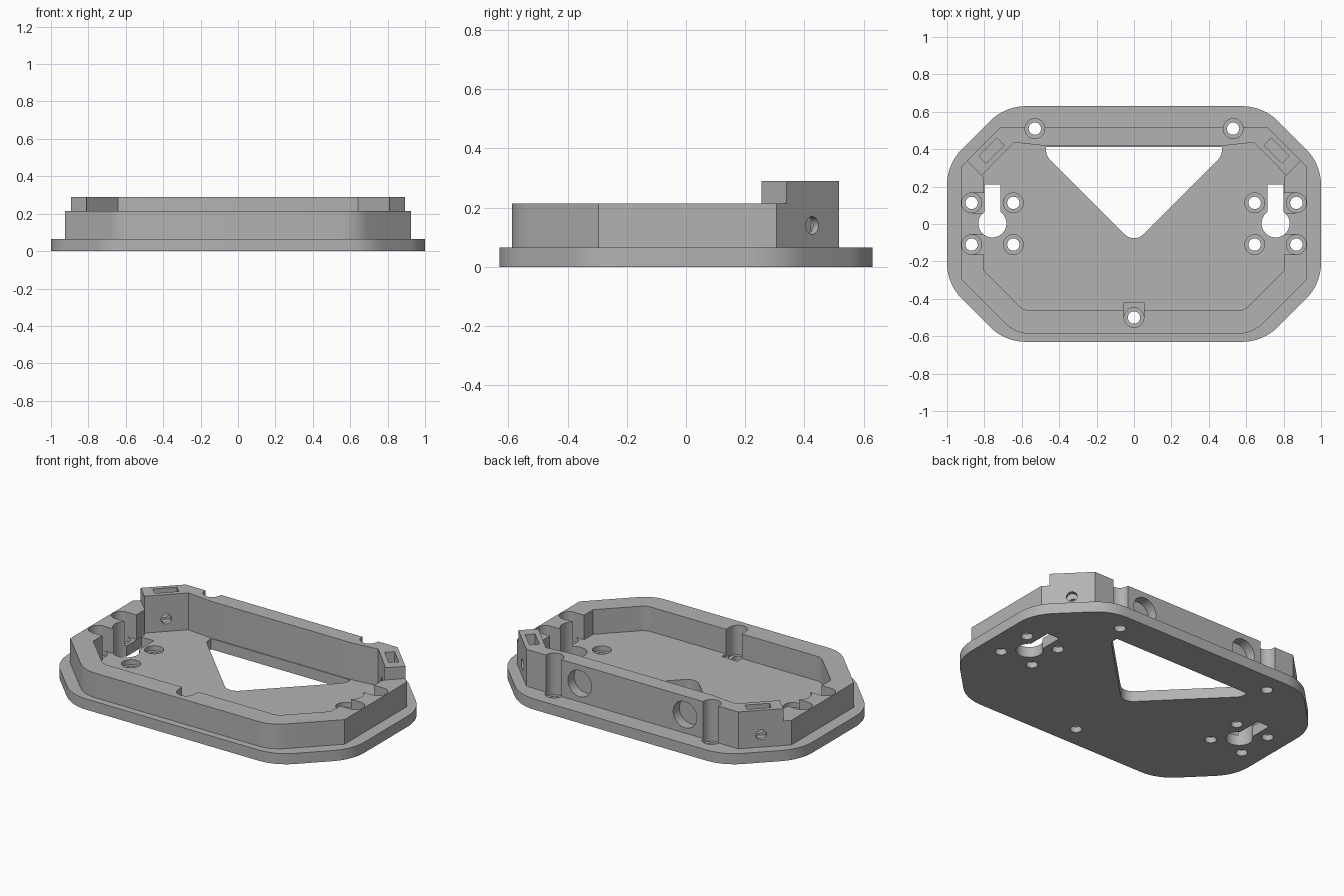
import bpy
import bmesh
from math import radians, pi, tan, cos, sin
from mathutils import Vector, Matrix

cube = bpy.data.objects.get("Cube")
if cube:
    bpy.data.objects.remove(cube, do_unlink=True)

grey = bpy.data.materials.new("mid_grey")
grey.use_nodes = True
grey.diffuse_color = (0.45, 0.45, 0.45, 1)
grey.node_tree.nodes["Principled BSDF"].inputs["Base Color"].default_value = (0.45, 0.45, 0.45, 1)

FLOOR, RIM, TOP = 0.065, 0.215, 0.29


def mirrored(half):
    """Close a right-hand outline by mirroring it across x = 0."""
    left = [(-p[0],) + tuple(p[1:]) for p in reversed(half) if p[0] > 0]
    return list(half) + left


def rounded(points, steps=8):
    """Points are (x, y[, radius]); corners with a radius become arcs."""
    out = []
    for i, p in enumerate(points):
        c = Vector(p[:2])
        r = p[2] if len(p) > 2 else 0
        if not r:
            out.append(c)
            continue
        a = (Vector(points[i - 1][:2]) - c).normalized()
        b = (Vector(points[(i + 1) % len(points)][:2]) - c).normalized()
        half = a.angle(b) / 2
        centre = c + (a + b).normalized() * (r / sin(half))
        start = c + a * (r / tan(half)) - centre
        end = c + b * (r / tan(half)) - centre
        turn = start.angle_signed(end)
        for k in range(steps + 1):
            out.append(centre + Matrix.Rotation(-turn * k / steps, 2) @ start)
    return out


def prism(name, points, z0, z1):
    bm = bmesh.new()
    face = bm.faces.new([bm.verts.new((p[0], p[1], z0)) for p in points])
    ext = bmesh.ops.extrude_face_region(bm, geom=[face])
    moved = [g for g in ext["geom"] if isinstance(g, bmesh.types.BMVert)]
    bmesh.ops.translate(bm, verts=moved, vec=(0, 0, z1 - z0))
    bmesh.ops.recalc_face_normals(bm, faces=bm.faces)
    return finish(name, bm)


def rod(name, centre, radius, length, direction=(0, 0, 1)):
    bm = bmesh.new()
    turn = Vector(direction).to_track_quat("Z", "Y").to_matrix().to_4x4()
    bmesh.ops.create_cone(bm, cap_ends=True, segments=32, radius1=radius, radius2=radius,
                          depth=length, matrix=Matrix.Translation(centre) @ turn)
    return finish(name, bm)


def finish(name, bm):
    mesh = bpy.data.meshes.new(name)
    bm.to_mesh(mesh)
    bm.free()
    obj = bpy.data.objects.new(name, mesh)
    bpy.context.collection.objects.link(obj)
    return obj


def combine(target, tool, operation="DIFFERENCE"):
    mod = target.modifiers.new(tool.name, "BOOLEAN")
    mod.operation, mod.solver, mod.object = operation, "EXACT", tool
    bpy.context.view_layer.objects.active = target
    bpy.ops.object.modifier_apply(modifier=mod.name)
    bpy.data.objects.remove(tool, do_unlink=True)


def box(x0, x1, y0, y1):
    return [(x0, y0), (x1, y0), (x1, y1), (x0, y1)]


# Flange plate with rounded, chamfered corners
r = 0.27
housing = prism("base_housing", rounded(mirrored(
    [(0.69, -0.63, r), (1, -0.32, r), (1, 0.32, r), (0.69, 0.63, r)])), 0, FLOOR)

# Raised body, later hollowed into walls
body = prism("body", rounded(mirrored(
    [(0.633, -0.588, 0.2), (0.926, -0.295), (0.926, 0.306), (0.715, 0.517)])), 0.03, TOP)
combine(housing, body, "UNION")

# Hollow interior
combine(housing, prism("interior", rounded(mirrored(
    [(0.59, -0.462, 0.08), (0.802, -0.25), (0.802, 0.245), (0.814, 0.26),
     (0.641, 0.436), (0.47, 0.418)])), FLOOR, 0.5))

# Lower the front and side walls, leaving the back wall and corner blocks tall
combine(housing, prism("low_rim", mirrored(
    [(0, -0.8), (1.2, -0.8), (1.2, 0.645), (0.8, 0.245), (0.7, 0.145), (0, 0.145)]), RIM, 0.5))

# Rounded triangular opening in the floor
combine(housing, prism("window", rounded(mirrored(
    [(0, -0.105, 0.07), (0.47, 0.365, 0.07), (0.47, 0.413)])), -0.1, 0.1))

# Front screw pocket
combine(housing, prism("front_pocket", box(-0.053, 0.053, -0.5, -0.42), 0.045, 0.5))
screws = [(0, -0.5)]

for s in (-1, 1):
    # Keyhole: round entry plus slot
    combine(housing, rod("key_entry", (s * 0.757, 0.003, 0.2), 0.075, 0.8))
    combine(housing, prism("key_slot", box(s * 0.757 - 0.042, s * 0.757 + 0.042, 0.0, 0.21), -0.1, 0.5))
    # Side wall screw pockets
    for y in (-0.11, 0.113):
        combine(housing, prism("side_pocket", box(
            min(s * 0.78, s * 0.868), max(s * 0.78, s * 0.868), y - 0.053, y + 0.053), FLOOR, 0.5))
        screws += [(s * 0.868, y), (s * 0.645, y)]
    screws.append((s * 0.53, 0.51))
    # Blind round recess in the back wall
    combine(housing, rod("back_recess", (s * 0.355, 0.517, 0.177), 0.08, 0.12, (0, 1, 0)))
    # Cross bolt hole and nut slot in the corner block
    out = Vector((s, 1, 0)).normalized()
    along = Vector((s, -1, 0)).normalized()
    combine(housing, rod("bolt_hole", Vector((s * 0.79, 0.41, 0.14)), 0.03, 0.4, out))
    c = Vector((s * 0.762, 0.393, 0))
    corners = [c + along * a * 0.068 + out * b * 0.028
               for a, b in ((-1, -1), (1, -1), (1, 1), (-1, 1))]
    combine(housing, prism("nut_slot", corners, 0.1, 0.5))

# Counterbored screw holes
for x, y in screws:
    combine(housing, rod("counterbore", (x, y, 0.335), 0.053, 0.6))
    combine(housing, rod("screw_hole", (x, y, 0), 0.033, 0.3))

# Material and shading
housing.data.materials.clear()
housing.data.materials.append(grey)
for f in housing.data.polygons:
    f.material_index = 0
bpy.ops.object.select_all(action="DESELECT")
housing.select_set(True)
bpy.context.view_layer.objects.active = housing
bpy.ops.object.shade_smooth_by_angle(angle=radians(30))
